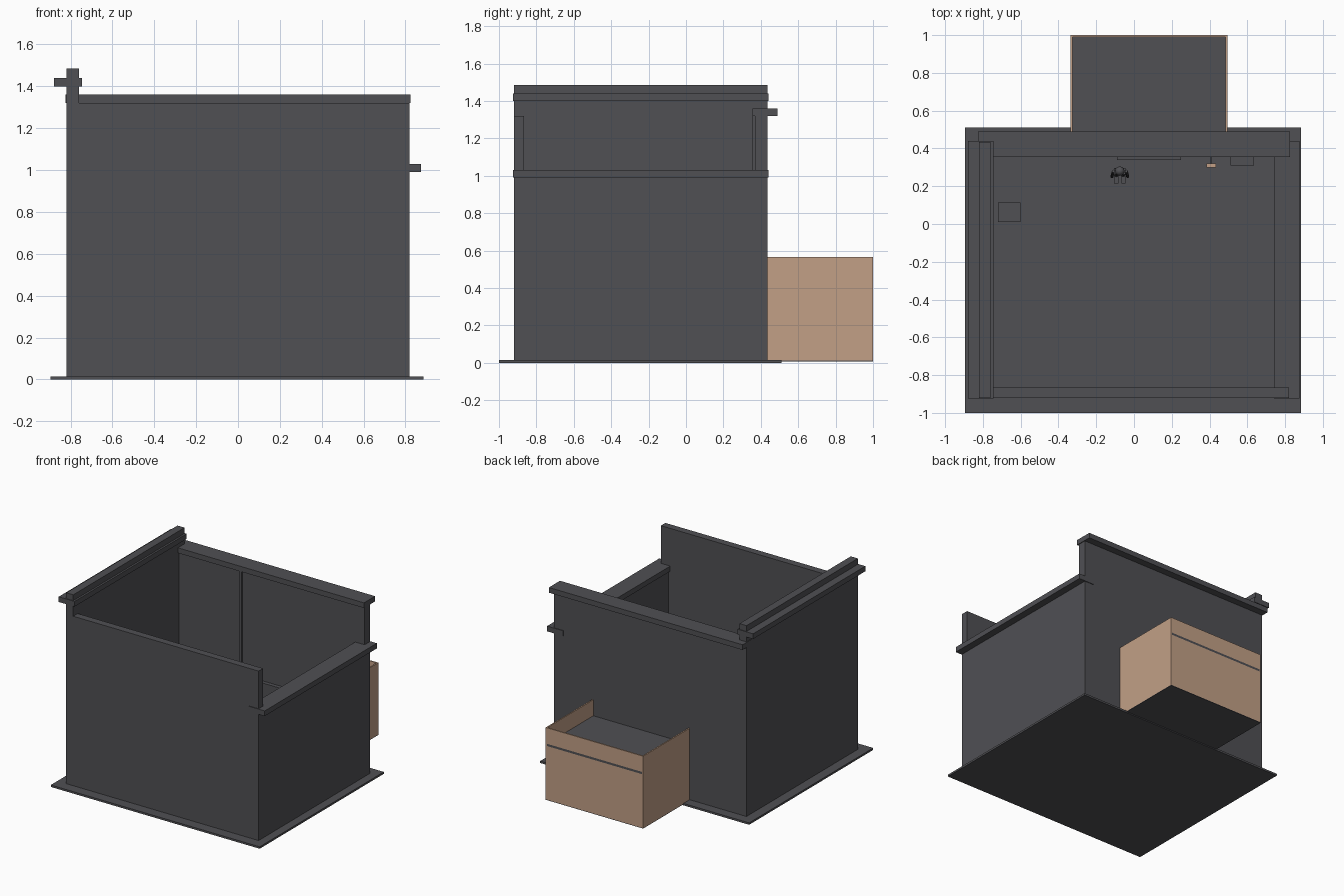
import bpy
from mathutils import Vector

cube = bpy.data.objects.get("Cube")
if cube:
    bpy.data.objects.remove(cube, do_unlink=True)


def material(name, rgb):
    m = bpy.data.materials.new(name)
    m.use_nodes = True
    m.diffuse_color = (*rgb, 1)
    m.node_tree.nodes["Principled BSDF"].inputs["Base Color"].default_value = (*rgb, 1)
    return m


GREY = material("dark grey", (0.08, 0.08, 0.088))
TAN = material("tan", (0.54, 0.35, 0.24))


def box(name, x, y, z, mat=GREY):
    """Box from (min, max) ranges along each axis."""
    lo, hi = zip(x, y, z)
    bpy.ops.mesh.primitive_cube_add(size=1)
    ob = bpy.context.object
    ob.name = name
    for v in ob.data.vertices:
        v.co = [hi[i] if v.co[i] > 0 else lo[i] for i in range(3)]
    ob.data.materials.append(mat)
    return ob


def limb(name, a, b, radius):
    """Eight-sided cylinder between two points."""
    a, b = Vector(a), Vector(b)
    d = b - a
    bpy.ops.mesh.primitive_cylinder_add(vertices=8, radius=radius, depth=d.length, location=(a + b) / 2)
    ob = bpy.context.object
    ob.name = name
    ob.rotation_euler = d.to_track_quat('Z', 'Y').to_euler()
    ob.data.materials.append(GREY)


# Ground slab and the four walls of the open room
FLOOR = 0.015
box("base_slab", (-0.895, 0.885), (-1, 0.51), (0, FLOOR))
box("front_wall", (-0.82, 0.82), (-0.92, -0.865), (FLOOR, 1.32))
box("back_wall", (-0.82, 0.82), (0.37, 0.435), (FLOOR, 1.32))
box("low_side_wall", (0.755, 0.82), (-0.92, 0.435), (FLOOR, 1.0))
box("tall_side_wall", (-0.82, -0.76), (-0.92, 0.435), (FLOOR, 1.485))

# Flat ledges around the wall tops
box("back_ledge", (-0.825, 0.825), (0.355, 0.49), (1.32, 1.36))
box("low_side_ledge", (0.74, 0.875), (-0.925, 0.44), (0.99, 1.03))
box("tall_side_ledge", (-0.88, -0.745), (-0.925, 0.44), (1.4, 1.44))

# Annex: tan shell with a dark roof deck passing through its back panel
X0, X1, Y0, Y1 = -0.335, 0.495, 0.435, 1.0
LOW, DECK, TOP, T = 0.012, (0.425, 0.442), 0.565, 0.01
box("annex_right_side", (X0, X0 + T), (Y0, Y1), (LOW, TOP), TAN)
box("annex_left_side", (X1 - T, X1), (Y0, Y1), (LOW, TOP), TAN)
inner = (X0 + T, X1 - T)
box("annex_back_lower", inner, (Y1 - T, Y1), (LOW, DECK[0]), TAN)
box("annex_back_parapet", inner, (Y1 - T, Y1), (DECK[1], TOP), TAN)
box("annex_deck", inner, (Y0, Y1), DECK)
box("annex_floor", (X0, X1), (Y0, Y1), (0.008, LOW))

# Fittings inside the room
box("wall_pipe", (-0.238, -0.22), (0.355, 0.37), (FLOOR, 1.32))
box("wall_panel", (-0.09, 0.25), (0.34, 0.37), (0.3, 0.52))
box("wall_cabinet", (0.51, 0.635), (0.31, 0.37), (FLOOR, 0.2))
box("floor_stool", (-0.72, -0.6), (0.01, 0.115), (FLOOR, 0.1))
box("lamp_arm", (0.405, 0.413), (0.32, 0.37), (0.3, 0.31))
box("lamp_head", (0.385, 0.435), (0.3, 0.32), (0.285, 0.325), TAN)

# Small standing figure
FX, FY = -0.075, 0.28
for side, s in (("right", -1), ("left", 1)):
    limb(side + "_leg", (FX + s * 0.016, FY, 0.17), (FX + s * 0.018, FY - 0.02, FLOOR), 0.012)
    limb(side + "_arm", (FX + s * 0.034, FY, 0.28), (FX + s * 0.042, FY - 0.03, 0.16), 0.008)
    box(side + "_foot", sorted((FX + s * 0.008, FX + s * 0.03)), (FY - 0.065, FY - 0.01), (FLOOR, 0.03))
box("figure_torso", (FX - 0.03, FX + 0.03), (FY - 0.017, FY + 0.017), (0.16, 0.295))
bpy.ops.mesh.primitive_uv_sphere_add(segments=12, ring_count=8, radius=0.025, location=(FX, FY, 0.325))
head = bpy.context.object
head.name = "figure_head"
head.data.materials.append(GREY)
bpy.ops.object.shade_smooth_by_angle()
